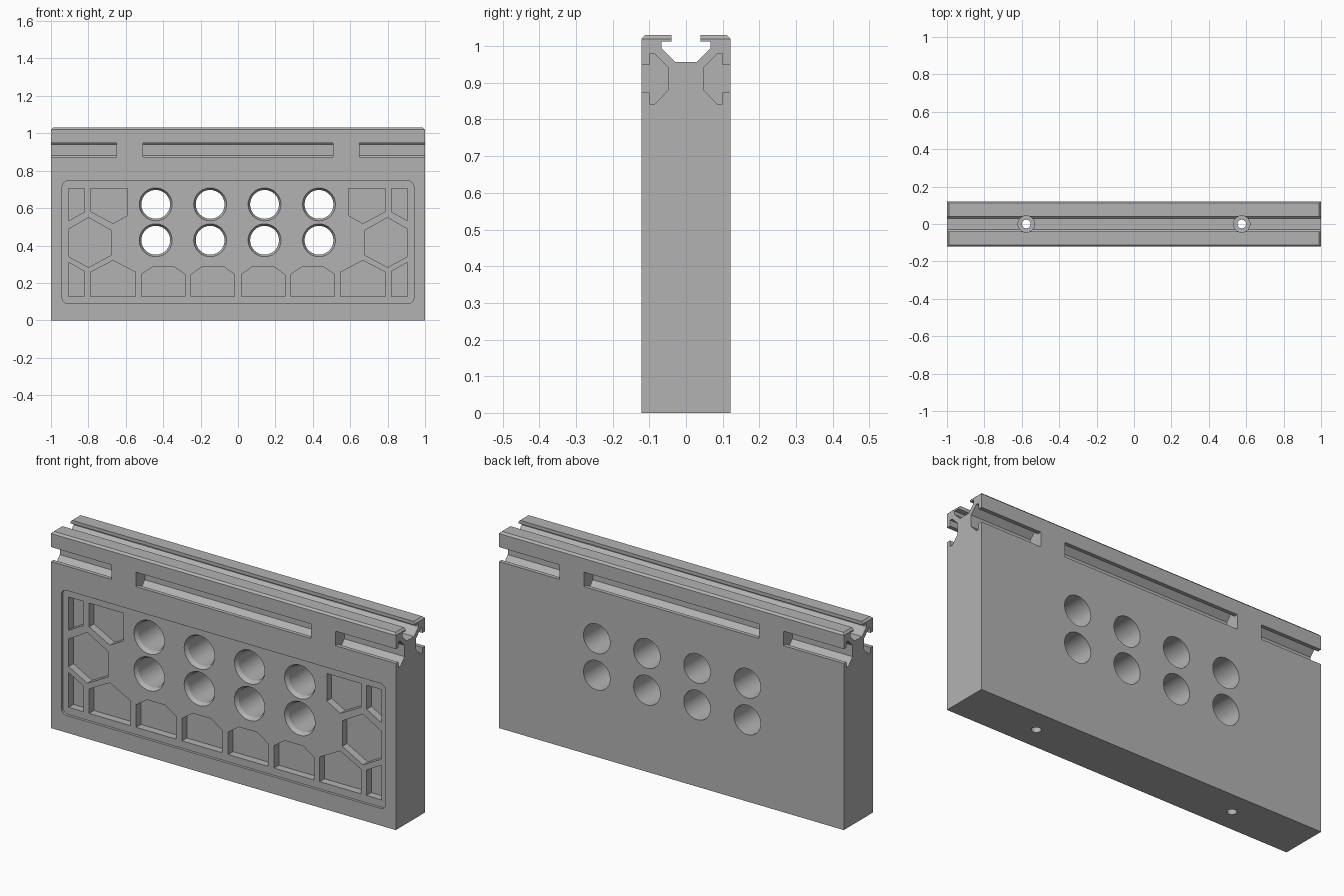
import bpy, bmesh
from math import cos, sin, pi, radians
from mathutils import Vector

if "Cube" in bpy.data.objects:
    bpy.data.objects.remove(bpy.data.objects["Cube"])

grey = bpy.data.materials.new("plain_grey")
grey.use_nodes = True
grey.diffuse_color = (0.45, 0.45, 0.45, 1)
grey.node_tree.nodes["Principled BSDF"].inputs["Base Color"].default_value = (0.45, 0.45, 0.45, 1)

# Placement of a 2D outline point at a given depth along each extrusion axis
PLACE = {
    "x": lambda p, d: Vector((d, p[0], p[1])),
    "y": lambda p, d: Vector((p[0], d, p[1])),
    "z": lambda p, d: Vector((p[0], p[1], d)),
}


def loft(name, axis, sections):
    """Closed solid through (depth, outline) sections along an axis."""
    bm = bmesh.new()
    rings = [[bm.verts.new(PLACE[axis](p, d)) for p in pts] for d, pts in sections]
    n = len(rings[0])
    for a, b in zip(rings, rings[1:]):
        for i in range(n):
            bm.faces.new((a[i], a[(i + 1) % n], b[(i + 1) % n], b[i]))
    bm.faces.new(rings[0])
    bm.faces.new(rings[-1])
    bmesh.ops.recalc_face_normals(bm, faces=bm.faces)
    mesh = bpy.data.meshes.new(name)
    bm.to_mesh(mesh)
    bm.free()
    mesh.materials.append(grey)
    obj = bpy.data.objects.new(name, mesh)
    bpy.context.collection.objects.link(obj)
    return obj


def prism(name, axis, pts, lo, hi):
    return loft(name, axis, [(lo, pts), (hi, pts)])


def circle(cx, cy, r, n=48):
    return [(cx + r * cos(2 * pi * i / n), cy + r * sin(2 * pi * i / n)) for i in range(n)]


def mirrored(pts):
    return [(-a, b) for a, b in pts]


def cut(cutter):
    """Subtract a cutter from the body and discard it."""
    mod = body.modifiers.new("cut", "BOOLEAN")
    mod.operation = "DIFFERENCE"
    mod.solver = "EXACT"
    mod.object = cutter
    bpy.context.view_layer.objects.active = body
    bpy.ops.object.modifier_apply(modifier=mod.name)
    bpy.data.objects.remove(cutter)


# Body with the rail channel along its top
W, H = 0.121, 1.03
half = [(W, 0), (W, H - 0.01), (W - 0.01, H), (0.04, H), (0.04, 1.012),
        (0.067, 1.012), (0.067, 0.994), (0.03, 0.957)]
body = prism("panel_body", "x", half + mirrored(half)[::-1], -1, 1)

# Chamfers on the two top ends
wedge = [(0.99, H), (1.01, H + 0.02), (1.02, H), (1.01, H - 0.02), (1, H - 0.01)]
for pts in (wedge, mirrored(wedge)):
    cut(prism("end_chamfer", "y", pts, -0.3, 0.3))

# Undercut slots on front and back
slot = [(0.14, 0.873), (0.14, 0.949), (0.1, 0.949), (0.1, 0.979), (0.085, 0.979),
        (0.048, 0.941), (0.048, 0.881), (0.085, 0.842), (0.1, 0.842), (0.1, 0.873)]
for lo, hi in ((-1.1, -0.65), (-0.507, 0.507), (0.65, 1.1)):
    for pts in (slot, mirrored(slot)):
        cut(prism("side_slot", "x", pts, lo, hi))

# Shallow rounded recess on the front
RX, Z0, Z1, R = 0.94, 0.09, 0.745, 0.03
corners = [(RX - R, Z1 - R, 0), (R - RX, Z1 - R, 90), (R - RX, Z0 + R, 180), (RX - R, Z0 + R, 270)]
outline = [(cx + R * cos(radians(a + t)), cz + R * sin(radians(a + t)))
           for cx, cz, a in corners for t in range(0, 91, 15)]
FLOOR = -W + 0.014
cut(prism("front_recess", "y", outline, -0.3, FLOOR))

# Honeycomb pockets, mirrored left to right
pockets = [
    [(0.907, 0.706), (0.821, 0.706), (0.821, 0.58), (0.907, 0.532)],
    [(0.788, 0.706), (0.59, 0.706), (0.59, 0.561), (0.668, 0.518), (0.788, 0.582)],
    [(0.907, 0.487), (0.799, 0.549), (0.68, 0.482), (0.68, 0.348), (0.799, 0.283), (0.907, 0.342)],
    [(0.907, 0.31), (0.821, 0.262), (0.821, 0.128), (0.907, 0.128)],
    [(0.788, 0.128), (0.548, 0.128), (0.548, 0.257), (0.668, 0.32), (0.788, 0.257)],
]
arch = [(0.116, 0.128), (0.116, 0.246), (0.053, 0.289), (-0.053, 0.289), (-0.116, 0.246), (-0.116, 0.128)]
pockets += [[(x + c, z) for x, z in arch] for c in (0.134, 0.4)]
for p in pockets:
    for pts in (p, mirrored(p)):
        cut(prism("pocket", "y", pts, -0.3, FLOOR + 0.04))

# Eight through holes with a bevelled front rim
for x in (-0.44, -0.149, 0.142, 0.433):
    for z in (0.62, 0.428):
        wide, bore = circle(x, z, 0.088), circle(x, z, 0.077)
        cut(loft("round_hole", "y", [(-0.3, wide), (FLOOR, wide), (FLOOR + 0.02, bore), (0.3, bore)]))

# Vertical screw holes with a counterbore
for x in (-0.576, 0.576):
    wide, bore = circle(x, 0, 0.044, 32), circle(x, 0, 0.023, 32)
    cut(loft("screw_hole", "z", [(-0.1, bore), (0.9, bore), (0.9, wide), (1.1, wide)]))

# Smooth round walls, crisp edges
body.select_set(True)
bpy.context.view_layer.objects.active = body
bpy.ops.object.shade_smooth_by_angle(angle=radians(25))
